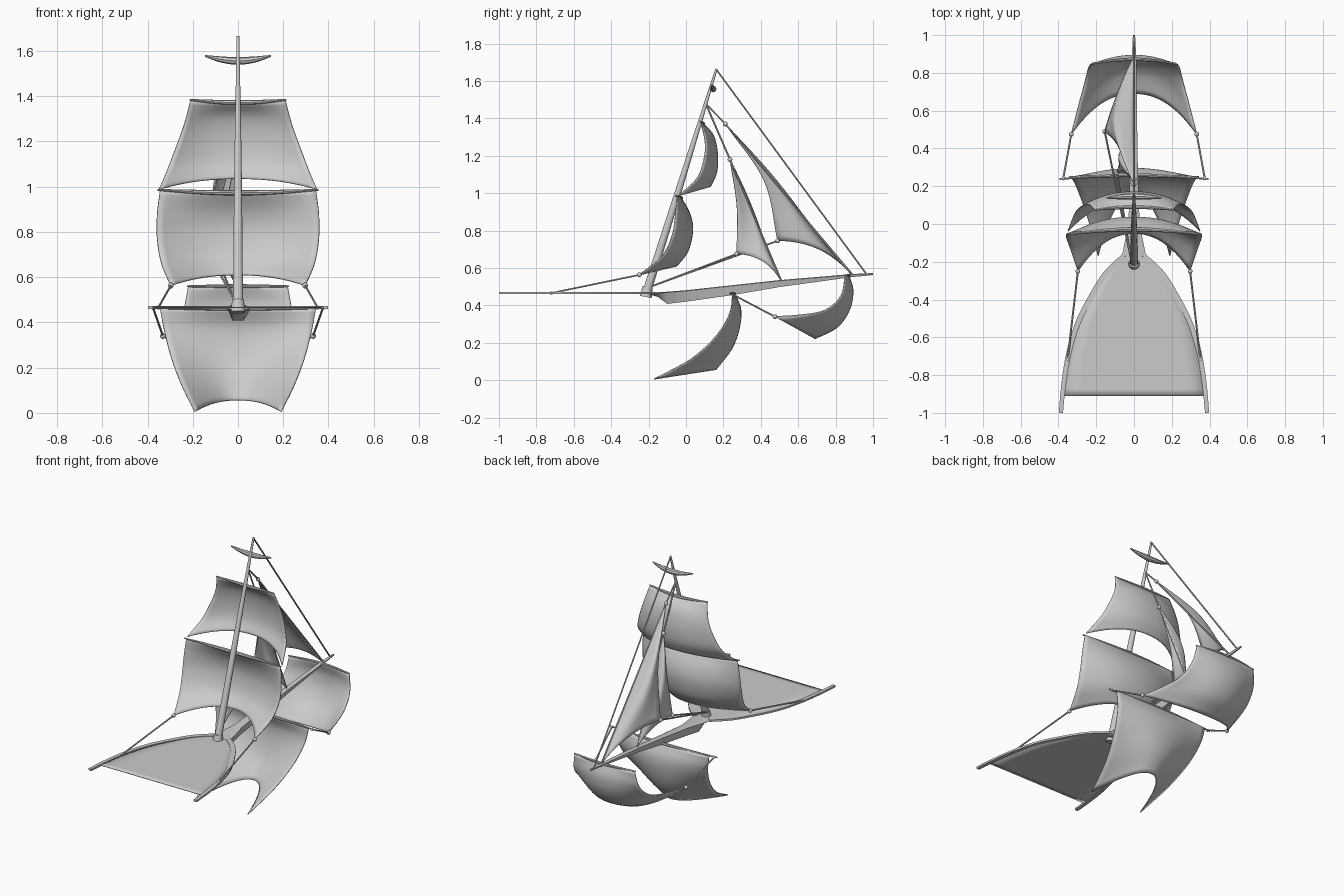
import bpy, bmesh, math
from mathutils import Vector as V

if "Cube" in bpy.data.objects:
    bpy.data.objects.remove(bpy.data.objects["Cube"])


def make(name, bm, thick=0.0):
    bmesh.ops.recalc_face_normals(bm, faces=bm.faces)
    me = bpy.data.meshes.new(name)
    bm.to_mesh(me)
    bm.free()
    ob = bpy.data.objects.new(name, me)
    bpy.context.collection.objects.link(ob)
    if thick:
        m = ob.modifiers.new("cloth", 'SOLIDIFY')
        m.thickness = thick
        m.offset = 0
    bpy.ops.object.select_all(action='DESELECT')
    ob.select_set(True)
    bpy.context.view_layer.objects.active = ob
    bpy.ops.object.shade_smooth_by_angle(angle=math.radians(40))
    return ob


def spline(pts, t):
    """Catmull-Rom through the points, t in 0..1"""
    p = [V(q) for q in pts]
    p = [2 * p[0] - p[1]] + p + [2 * p[-1] - p[-2]]
    n = len(pts) - 1
    i = min(int(t * n), n - 1)
    f = t * n - i
    a, b, c, d = p[i:i + 4]
    return 0.5 * (2 * b + (c - a) * f + (2 * a - 5 * b + 4 * c - d) * f * f
                  + (3 * b - a - 3 * c + d) * f ** 3)


def loft(name, rings):
    bm = bmesh.new()
    vs = [[bm.verts.new(p) for p in r] for r in rings]
    n = len(vs[0])
    for a, b in zip(vs, vs[1:]):
        for i in range(n):
            bm.faces.new((a[i], a[(i + 1) % n], b[(i + 1) % n], b[i]))
    bm.faces.new(vs[0][::-1])
    bm.faces.new(vs[-1])
    return make(name, bm)


def tube(name, pts, radii, steps=1, sides=10):
    """Round spar or rope along a smooth path with changing radius"""
    rings = []
    for k in range(steps + 1):
        t = k / steps
        c = spline(pts, t)
        tan = (spline(pts, min(1, t + .01)) - spline(pts, max(0, t - .01))).normalized()
        s = tan.cross(V((0, 0, 1)) if abs(tan.z) < .9 else V((1, 0, 0))).normalized()
        w = s.cross(tan)
        r = spline([(q, 0, 0) for q in radii], t).x
        rings.append([c + r * (s * math.cos(a) + w * math.sin(a))
                      for a in [2 * math.pi * i / sides for i in range(sides)]])
    return loft(name, rings)


def grid(name, f, nu, nv, thick=.006):
    bm = bmesh.new()
    g = [[bm.verts.new(f(i / nu, j / nv)) for i in range(nu + 1)] for j in range(nv + 1)]
    for j in range(nv):
        for i in range(nu):
            bm.faces.new((g[j][i], g[j][i + 1], g[j + 1][i + 1], g[j + 1][i]))
    bmesh.ops.remove_doubles(bm, verts=bm.verts, dist=1e-5)
    return make(name, bm, thick)


def bead(name, p, r=.013):
    bm = bmesh.new()
    bmesh.ops.create_uvsphere(bm, u_segments=10, v_segments=8, radius=r)
    bmesh.ops.translate(bm, verts=bm.verts, vec=p)
    make(name, bm)


def mir(p):
    return (-p[0], p[1], p[2])


# Mast with collar
tube("mast", [(0, -.215, .455), (0, -.025, 1.06), (0, .163, 1.665)], [.023, .017, .006], 8, 14)
tube("mast_collar", [(0, -.215, .445), (0, -.205, .50)], [.032, .027], 1, 14)

# Keel beam that runs out into the bowsprit: y, half width, top, bottom
stations = [(-.19, .06, .47, .457), (-.15, .06, .47, .445), (-.10, .05, .473, .408),
            (0, .03, .481, .42), (.25, .021, .508, .455), (.5, .017, .535, .498),
            (.88, .012, .567, .55), (1.0, .006, .573, .562)]
loft("bowsprit_beam", [[(-w, y, t - .004), (-w * .6, y, t), (w * .6, y, t), (w, y, t - .004),
                        (w * .5, y, b), (-w * .5, y, b)] for y, w, t, b in stations])

# Aft fork: two flat curved arms with a flat cloth between them
arm = [(.05, -.17), (.15, -.265), (.235, -.40), (.30, -.53), (.345, -.68), (.372, -.84), (.387, -1.0)]
arm = [(x, y, .466) for x, y in arm]
for side in (1, -1):
    rings = []
    for k in range(25):
        t = k / 24
        c = spline(arm, t)
        d = (spline(arm, min(1, t + .01)) - spline(arm, max(0, t - .01))).normalized()
        n = V((-d.y, d.x, 0)) * (.016 - .005 * t)
        h = V((0, 0, .006))
        rings.append([V((p.x * side, p.y, p.z)) for p in (c + n + h, c - n + h, c - n - h, c + n - h)])
    loft("fork_arm", rings)


def aft(u, v):
    p = spline(arm, v * .907)
    return (p.x * (2 * u - 1), p.y, .466)


grid("aft_flat_sail", aft, 8, 24, .005)

# Square sails: centre profile (y, z) and side edge (x, y, z), top to bottom
squares = {
    "main_course": ([(-.028, .978), (.02, .89), (.035, .80), (.01, .69), (-.05, .61)],
                    [(.345, -.048, .983), (.357, -.056, .88), (.357, -.075, .77), (.338, -.13, .66), (.297, -.25, .563)]),
    "main_topsail": ([(.09, 1.372), (.145, 1.31), (.168, 1.21), (.163, 1.11), (.13, 1.035)],
                     [(.21, .078, 1.382), (.236, .102, 1.28), (.268, .098, 1.19), (.31, .06, 1.08), (.35, -.038, .987)]),
    "under_course": ([(.26, .462), (.292, .38), (.285, .28), (.245, .17), (.16, .057)],
                     [(.345, .25, .463), (.325, .235, .36), (.293, .165, .24), (.245, .03, .115), (.19, -.17, .006)]),
    "fore_sail": ([(.87, .56), (.892, .48), (.875, .38), (.81, .285), (.69, .222)],
                  [(.22, .852, .558), (.24, .828, .45), (.262, .745, .375), (.295, .62, .35), (.332, .475, .34)]),
}
for name, (mid, edge) in squares.items():
    def f(u, v, mid=[(0,) + m for m in mid], edge=edge):
        s = 2 * u - 1
        c, e = spline(mid, v), spline(edge, v)
        p = c.lerp(e, abs(s) ** 2.2)
        p.x = e.x * s
        return p
    grid(name, f, 24, 20)

# Yards: curved spars, thick in the middle: tip and middle
yards = {
    "main_yard": ((.355, -.055, .986), (0, -.028, .973), .012),
    "topsail_yard": ((.213, .075, 1.384), (0, .09, 1.372), .011),
    "top_furled_yard": ((.146, .138, 1.578), (0, .146, 1.556), .017),
    "under_yard": ((.395, .238, .465), (0, .258, .462), .010),
    "fore_yard": ((.225, .848, .56), (0, .872, .56), .009),
}
for name, (e, m, r) in yards.items():
    q = [V(m).lerp(V(e), .28) for _ in "1"][0]
    q.x = e[0] * .5
    tube(name, [mir(e), mir(q), m, q, e], [.004, r * .8, r, r * .8, .004], 16, 8)

# Staysails: head, tack, clew, leech bend, foot bend
stays = {
    "outer_staysail": ((0, .21, 1.37), (0, .885, .565), (-.155, .49, .745), (-.085, .415, 1.07), (-.08, .71, .70)),
    "inner_staysail": ((0, .235, 1.18), (0, .51, .53), (-.09, .27, .675), (-.05, .272, .93), (-.045, .41, .635)),
}
for name, (head, tack, clew, leech, foot) in stays.items():
    def f(u, v, a=head, t=tack, c=clew, l=leech, ft=foot):
        luff = V(a).lerp(V(t), v)
        back = spline([a, l, c], v)
        bend = V(ft) - (V(t) + V(c)) / 2
        p = luff.lerp(back, u) + bend * (4 * u * (1 - u) * v ** 3)
        p.x -= .05 * math.sin(math.pi * u) * math.sin(math.pi * v)
        p.y += .03 * math.sin(math.pi * u) * math.sin(math.pi * v)
        return p
    grid(name, f, 12, 20)
    for p in (head, clew):
        bead("sail_ring", p)

# Standing ropes on the centre line, and the sheets of the staysails
ropes = [((0, .163, 1.66), (0, .965, .567)), ((0, .105, 1.48), (0, .21, 1.37)),
         ((0, .21, 1.37), (0, .89, .565)), ((0, .105, 1.48), (0, .235, 1.18)),
         ((0, .235, 1.18), (0, .51, .53)), ((-.155, .49, .745), (-.015, -.19, .50)),
         ((-.09, .27, .675), (-.015, -.19, .50))]
# Paired sheets of the square sails
for a, b in [((.297, -.25, .563), (.352, -.72, .466)), ((.332, .475, .34), (.375, .24, .463))]:
    for g in (lambda p: p, mir):
        ropes.append((g(a), g(b)))
        bead("sheet_block", g(a))
        bead("sheet_cleat", g(b), .009)
for a, b in ropes:
    tube("rope", [a, b], [.005, .005], 1, 6)
